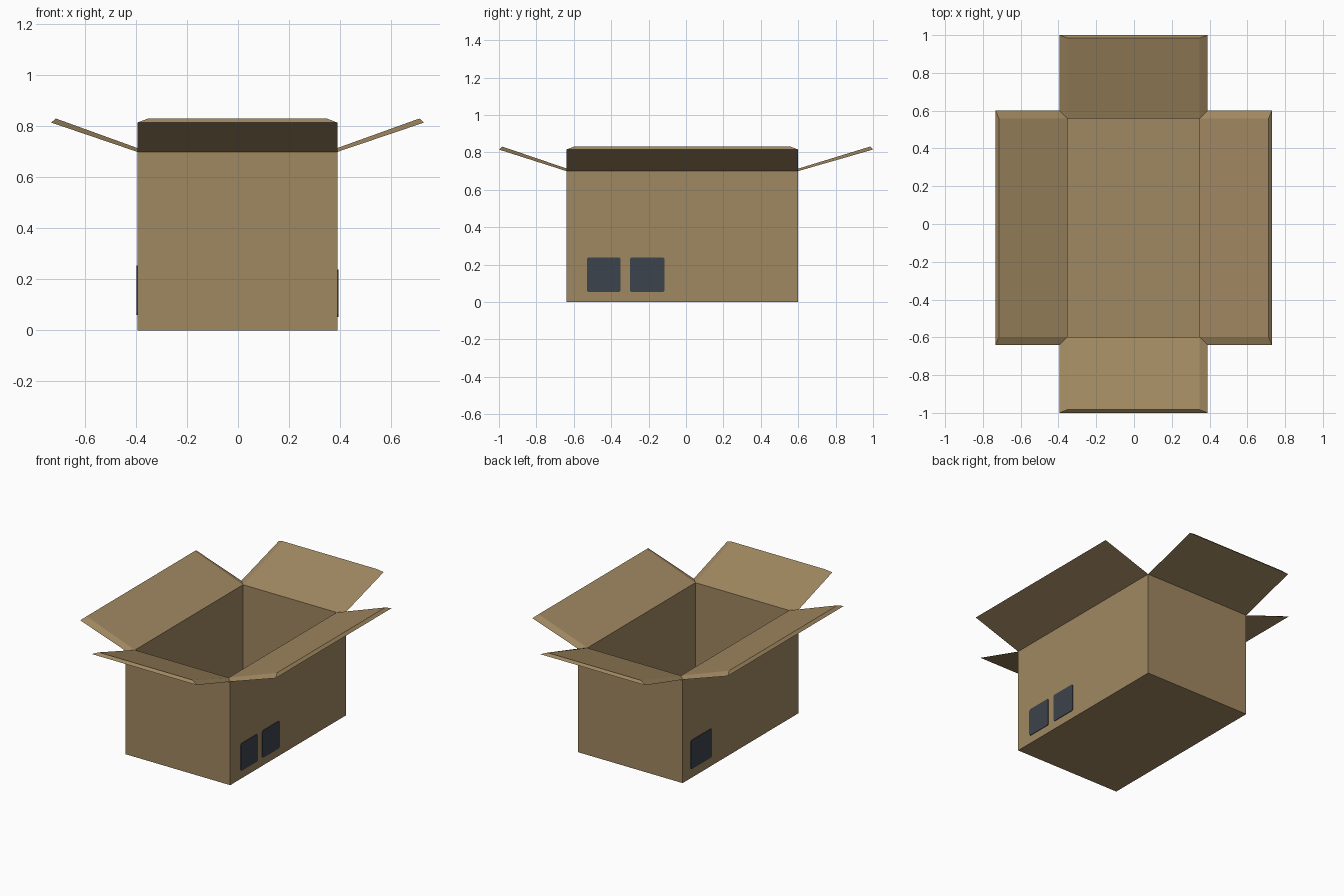
import bpy, bmesh
from mathutils import Vector

if "Cube" in bpy.data.objects:
    bpy.data.objects.remove(bpy.data.objects["Cube"])


def material(name, rgb):
    m = bpy.data.materials.new(name)
    m.diffuse_color = (*rgb, 1)
    m.use_nodes = True
    m.node_tree.nodes["Principled BSDF"].inputs["Base Color"].default_value = m.diffuse_color
    return m


cardboard = material("cardboard", (0.352, 0.246, 0.119))
label_ink = material("dark label", (0.046, 0.057, 0.072))


def finish(name, bm, mat):
    bmesh.ops.recalc_face_normals(bm, faces=bm.faces[:])
    me = bpy.data.meshes.new(name)
    bm.to_mesh(me)
    bm.free()
    me.materials.append(mat)
    ob = bpy.data.objects.new(name, me)
    bpy.context.collection.objects.link(ob)
    return ob


# Carton dimensions
X0, X1, Y0, Y1, H, WALL = -0.395, 0.39, -0.64, 0.60, 0.70, 0.042
TIP_OUT_Z, TIP_IN_Z = 0.815, 0.831


def ring(bm, inset, z):
    a, b, c, d = X0 + inset, X1 - inset, Y0 + inset, Y1 - inset
    return [bm.verts.new(p) for p in ((a, c, z), (b, c, z), (b, d, z), (a, d, z))]


# Carton: outer shell, inner shell and four folded-out flaps as one closed skin
bm = bmesh.new()
out_low, out_top = ring(bm, 0, 0), ring(bm, 0, H)
in_top, in_low = ring(bm, WALL, H), ring(bm, WALL, 0.04)
bm.faces.new(out_low)
bm.faces.new(in_low)

# direction of each flap, with the reach of its tip (outer edge, inner edge)
flaps = [((0, -1), 1.0, 0.983), ((1, 0), 0.73, 0.712),
         ((0, 1), 1.0, 0.985), ((-1, 0), 0.733, 0.715)]
for i, ((dx, dy), reach_out, reach_in) in enumerate(flaps):
    j = (i + 1) % 4
    # walls
    bm.faces.new((out_low[i], out_low[j], out_top[j], out_top[i]))
    bm.faces.new((in_low[i], in_low[j], in_top[j], in_top[i]))

    def tip(v, reach, z):
        return bm.verts.new((dx * reach if dx else v.co.x,
                             dy * reach if dy else v.co.y, z))

    # flap: underside, upper side, tip edge and two side edges
    oi, oj = (tip(out_top[k], reach_out, TIP_OUT_Z) for k in (i, j))
    ni, nj = (tip(in_top[k], reach_in, TIP_IN_Z) for k in (i, j))
    bm.faces.new((out_top[i], out_top[j], oj, oi))
    bm.faces.new((in_top[i], in_top[j], nj, ni))
    bm.faces.new((oi, oj, nj, ni))
    bm.faces.new((out_top[i], oi, ni, in_top[i]))
    bm.faces.new((out_top[j], oj, nj, in_top[j]))
finish("carton", bm, cardboard)


# Printed labels: thin plates with slightly clipped corners
def label(name, x, side, y0, y1, z0, z1, r=0.008, thick=0.004):
    pts = [(y0 + r, z0), (y1 - r, z0), (y1, z0 + r), (y1, z1 - r),
           (y1 - r, z1), (y0 + r, z1), (y0, z1 - r), (y0, z0 + r)]
    bm = bmesh.new()
    face = bm.faces.new([bm.verts.new((x, y, z)) for y, z in pts])
    new = bmesh.ops.extrude_face_region(bm, geom=[face])["geom"]
    moved = [g for g in new if isinstance(g, bmesh.types.BMVert)]
    bmesh.ops.translate(bm, verts=moved, vec=Vector((side * thick, 0, 0)))
    finish(name, bm, label_ink)


label("right_label_front", X1, 1, -0.53, -0.35, 0.053, 0.238)
label("right_label_rear", X1, 1, -0.30, -0.115, 0.053, 0.238)
label("left_label", X0, -1, 0.29, 0.515, 0.06, 0.255)
